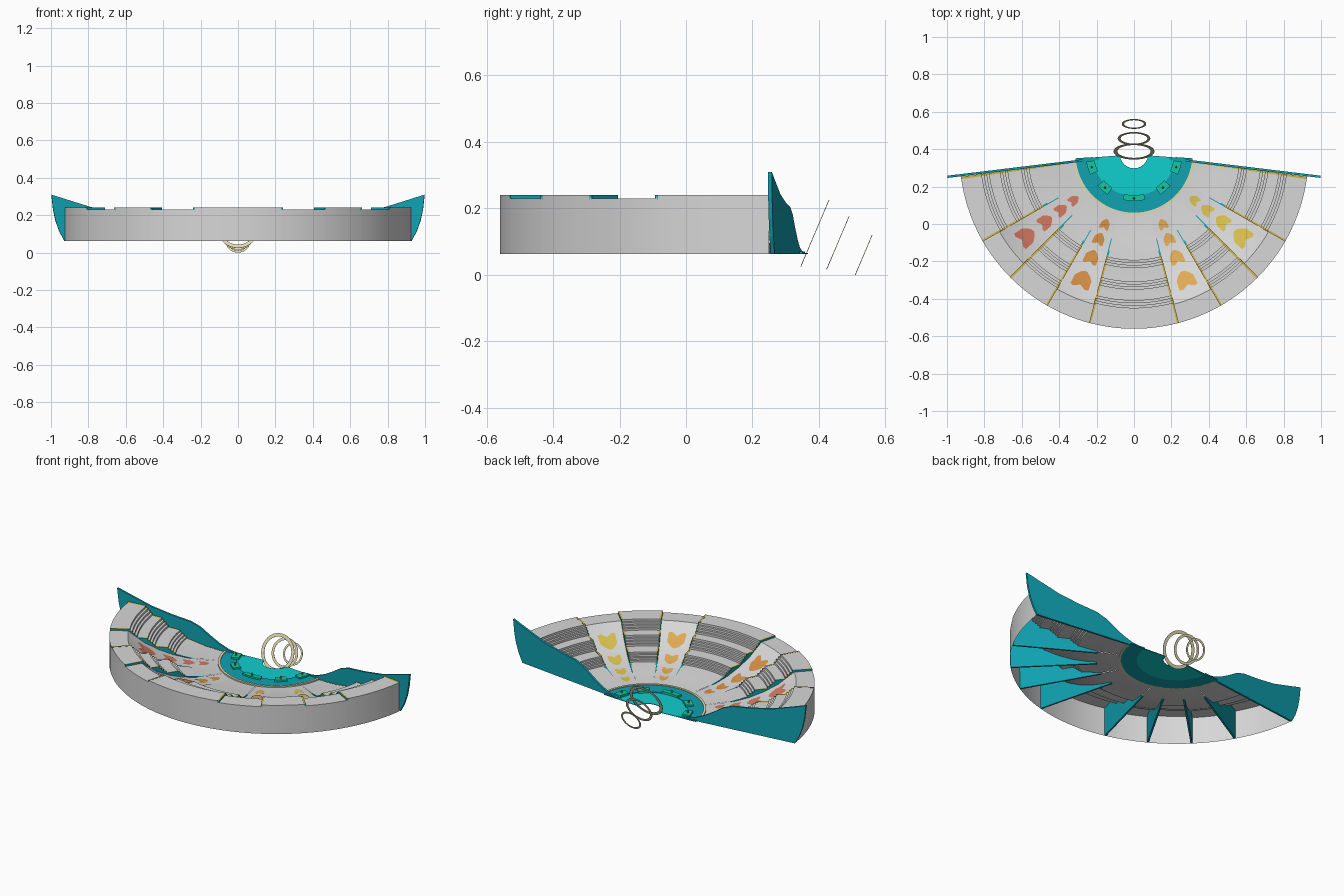
import bpy, bmesh, math
from math import sin, cos, radians
from mathutils import Matrix

if "Cube" in bpy.data.objects:
    bpy.data.objects.remove(bpy.data.objects["Cube"])

CY, ROUT, BASE = 0.373, 0.933, 0.063   # centre of the fan, outer radius, floor level


def material(name, rgb):
    m = bpy.data.materials.new(name)
    m.diffuse_color = (*rgb, 1)
    m.use_nodes = True
    m.node_tree.nodes["Principled BSDF"].inputs["Base Color"].default_value = m.diffuse_color
    return m


GRAY = material("light gray", (0.68, 0.68, 0.68))
TEAL = material("teal", (0.005, 0.36, 0.44))
AQUA = material("bright aqua", (0.005, 0.62, 0.62))
CREAM = material("cream", (0.75, 0.71, 0.45))
YELLOW = material("trim yellow", (0.62, 0.47, 0.06))
CORAL = material("coral", (0.65, 0.19, 0.12))
ORANGE = material("orange", (0.66, 0.27, 0.06))
AMBER = material("amber", (0.74, 0.40, 0.09))
GOLD = material("gold", (0.70, 0.53, 0.08))
GREEN = material("green", (0.005, 0.58, 0.36))


def pos(r, a, z):
    """Polar point: angle in degrees from the front, positive to the right."""
    return (r * sin(radians(a)), CY - r * cos(radians(a)), z)


def finish(name, bm, mats, smooth=False):
    me = bpy.data.meshes.new(name)
    bm.to_mesh(me)
    bm.free()
    for m in mats:
        me.materials.append(m)
    ob = bpy.data.objects.new(name, me)
    bpy.context.collection.objects.link(ob)
    if smooth:
        bpy.ops.object.select_all(action='DESELECT')
        ob.select_set(True)
        bpy.context.view_layer.objects.active = ob
        bpy.ops.object.shade_smooth_by_angle(angle=radians(20))
    return ob


def sweep(name, profile, a0, a1, mat, closed=False):
    """Turn an (r, z) profile around the fan centre between two angles."""
    bm = bmesh.new()
    n = max(3, int(abs(a1 - a0) / 2))
    cols = [[bm.verts.new(pos(r, a0 + (a1 - a0) * i / n, z)) for r, z in profile]
            for i in range(n + 1)]
    k = len(profile)
    for c, d in zip(cols, cols[1:]):
        for j in range(k if closed else k - 1):
            bm.faces.new((c[j], c[(j + 1) % k], d[(j + 1) % k], d[j]))
    if closed:
        bm.faces.new(cols[0])
        bm.faces.new(cols[-1][::-1])
        bmesh.ops.recalc_face_normals(bm, faces=bm.faces)
    return finish(name, bm, [mat], True)


def radial_plate(name, outline, a, thick, trim_from):
    """Upright plate along a radius; upward faces beyond trim_from are yellow."""
    bm = bmesh.new()
    sides = []
    for s in (-1, 1):
        ox, oy = cos(radians(a)) * s * thick / 2, sin(radians(a)) * s * thick / 2
        ring = []
        for r, z in outline:
            x, y, z = pos(r, a, z)
            ring.append(bm.verts.new((x + ox, y + oy, z)))
        bm.faces.new(ring)
        sides.append(ring)
    n = len(outline)
    for i in range(n):
        j = (i + 1) % n
        bm.faces.new((sides[0][i], sides[0][j], sides[1][j], sides[1][i]))
    bmesh.ops.recalc_face_normals(bm, faces=bm.faces)
    for f in bm.faces:
        c = f.calc_center_median()
        f.material_index = int(f.normal.z > 0.3 and math.hypot(c.x, c.y - CY) > trim_from)
    return finish(name, bm, [TEAL, YELLOW])


# Profiles: smooth aisle ramp, and tiers with three flights of small steps
RAMP = [(0.32, 0.066), (0.42, 0.07), (0.50, 0.078), (0.58, 0.095), (0.66, 0.123),
        (0.74, 0.162), (0.83, 0.23), (ROUT, 0.23)]
SEATS = [(0.32, 0.066), (0.45, 0.074), (0.56, 0.095)]
for ra, rb, za, zb in ((0.565, 0.62, 0.095, 0.137), (0.68, 0.735, 0.139, 0.188),
                       (0.78, 0.835, 0.19, 0.24)):
    SEATS.append((ra, za))
    for i in range(4):
        z = za + (zb - za) * (i + 1) / 4
        SEATS += [(ra + (rb - ra) * i / 4, z), (ra + (rb - ra) * (i + 1) / 4, z)]
SEATS.append((ROUT, 0.24))


def ramp_z(r):
    for (ra, za), (rb, zb) in zip(RAMP, RAMP[1:]):
        if ra <= r <= rb:
            return za + (zb - za) * (r - ra) / (rb - ra)
    return RAMP[0][1]


# Seating bowl, alternating tiers and ramps, each with its outer wall
CUTS = [-82.4, -60.3, -45, -30, -14.6, 14.6, 30, 45, 60.3, 82.4]
for i, (a0, a1) in enumerate(zip(CUTS, CUTS[1:])):
    kind, prof = ("tier_section", SEATS) if i % 2 == 0 else ("ramp_section", RAMP)
    sweep(kind, prof + [(ROUT, BASE)], a0, a1, GRAY)

# Divider walls between sections, following the tiers
CHEEK = [(r, z + 0.001) for r, z in SEATS if r > 0.5]
for a in CUTS[1:-1]:
    radial_plate("divider_wall", [(0.45, BASE), (0.45, 0.071)] + CHEEK +
                 [(ROUT - 0.001, BASE)], a, 0.010, 0.55)

# Tall end walls with a swooping top
END = [(0.14, BASE), (0.22, 0.068), (0.30, 0.082), (0.36, 0.108), (0.42, 0.143),
       (0.48, 0.182), (0.54, 0.204), (0.66, 0.219), (0.79, 0.243), (0.90, 0.277),
       (1.005, 0.31), (0.996, 0.23), (0.983, 0.17), (0.963, 0.115), (0.935, BASE)]
for s in (-1, 1):
    radial_plate("end_wall", END, s * 83.1, 0.012, 9)
    bm = bmesh.new()          # thin yellow line where tiers meet the wall
    pts = [p for p in SEATS]
    rows = [[bm.verts.new(pos(r, s * a, z + 0.003)) for a in (81.8, 82.6)] for r, z in pts]
    for p, q in zip(rows, rows[1:]):
        bm.faces.new((p[0], p[1], q[1], q[0]))
    finish("end_trim", bm, [YELLOW])


# Stage: bright floor, darker ring and pale edging
def slab(r0, r1, z0, z1):
    return [(r0, z0), (r1, z0), (r1, z1), (r0, z1)]


sweep("stage_floor", slab(0.075, 0.225, BASE, 0.066), -85.5, 85.5, AQUA, True)
sweep("stage_ring", slab(0.222, 0.314, BASE, 0.070), -86, 86, TEAL, True)
sweep("stage_edging", slab(0.312, 0.326, BASE, 0.074), -82, 82, CREAM, True)

# Green pads on the stage ring, with small coral studs
for a in (-73, -41, 0, 41, 73):
    sweep("stage_pad", slab(0.219, 0.250, 0.066, 0.080), a - 14, a + 14, GREEN, True) \
        if a == 0 else sweep("stage_pad", slab(0.213, 0.258, 0.066, 0.080), a - 8, a + 8, GREEN, True)
    bm = bmesh.new()
    bmesh.ops.create_cone(bm, cap_ends=True, segments=8, radius1=0.006, radius2=0.003,
                          depth=0.02, matrix=Matrix.Translation(pos(0.236, a, 0.086)))
    finish("pad_stud", bm, [CORAL if a else GREEN])

# Arrow markings on the ramps, pointing to the stage
for a, mat in ((-52.6, CORAL), (-22.4, ORANGE), (22.4, AMBER), (52.6, GOLD)):
    for rc, length, width in ((0.405, 0.06, 0.048), (0.49, 0.07, 0.058),
                              (0.595, 0.082, 0.072), (0.725, 0.10, 0.098)):
        bm = bmesh.new()
        cols = []
        for u in (-1, -0.65, -0.3, 0, 0.3, 0.65, 1):
            start = rc - length / 2 + length * 0.42 * abs(u) ** 1.8
            end = rc + length * (0.28 + 0.3 * min(abs(u), 0.7) - 0.2 * max(0, abs(u) - 0.7))
            col = []
            for k in range(7):
                r = start + (end - start) * k / 6
                col.append(bm.verts.new(pos(r, a + math.degrees(u * width / 2 / rc),
                                            ramp_z(r) + 0.003)))
            cols.append(col)
        for c, d in zip(cols, cols[1:]):
            for k in range(6):
                bm.faces.new((c[k], c[k + 1], d[k + 1], d[k]))
        finish("ramp_arrow", bm, [mat])

# Three tilted flat rings behind the stage
for y, z, rad in ((0.388, 0.125, 0.109), (0.457, 0.096, 0.087), (0.535, 0.060, 0.065)):
    bm = bmesh.new()
    n, w, t = 40, rad * 0.18, 0.001
    M = Matrix.Translation((0, y, z)) @ Matrix.Rotation(radians(67), 4, 'X')
    rings = [[bm.verts.new((q * cos(2 * math.pi * i / n), q * sin(2 * math.pi * i / n), h))
              for q, h in ((rad, -t), (rad, t), (rad - w, t), (rad - w, -t))] for i in range(n)]
    for i in range(n):
        c, d = rings[i], rings[(i + 1) % n]
        for j in range(4):
            bm.faces.new((c[j], d[j], d[(j + 1) % 4], c[(j + 1) % 4]))
    bmesh.ops.transform(bm, matrix=M, verts=bm.verts)
    bmesh.ops.recalc_face_normals(bm, faces=bm.faces)
    finish("back_ring", bm, [CREAM])
